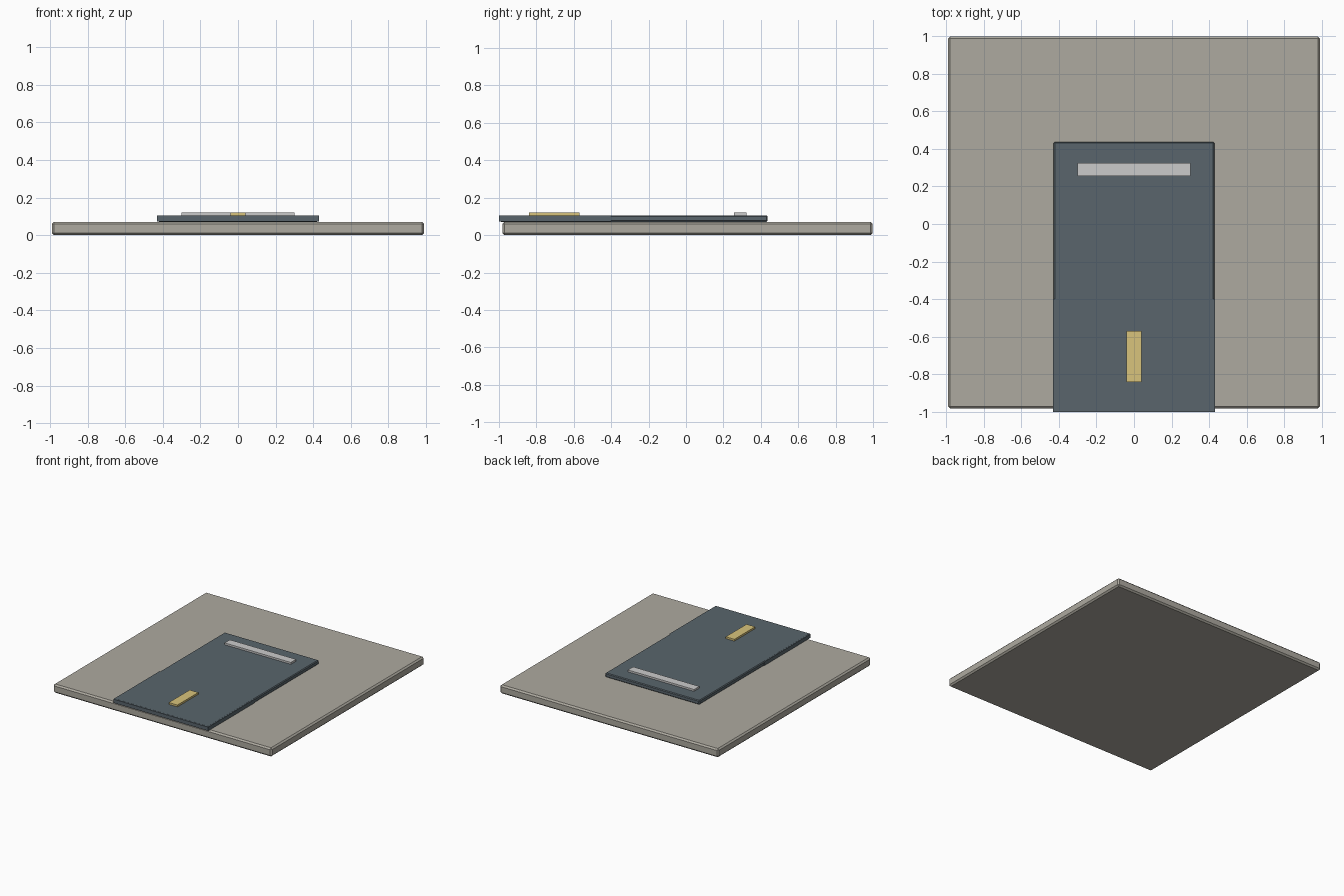
import bpy

if "Cube" in bpy.data.objects:
    bpy.data.objects.remove(bpy.data.objects["Cube"])


def material(name, rgb):
    m = bpy.data.materials.new(name)
    m.diffuse_color = (*rgb, 1)
    m.use_nodes = True
    m.node_tree.nodes["Principled BSDF"].inputs["Base Color"].default_value = m.diffuse_color
    return m


def box(name, lo, hi, mat, bevel=0.0):
    """Box between two corners, with an optional one-segment chamfer."""
    centre = [(a + b) / 2 for a, b in zip(lo, hi)]
    bpy.ops.mesh.primitive_cube_add(size=1, location=centre)
    ob = bpy.context.object
    ob.name = name
    ob.scale = [b - a for a, b in zip(lo, hi)]
    bpy.ops.object.transform_apply(location=False, rotation=False, scale=True)
    ob.data.materials.append(mat)
    if bevel:
        mod = ob.modifiers.new("chamfer", 'BEVEL')
        mod.width = bevel
        mod.segments = 1
    return ob


stone = material("stone", (0.42, 0.40, 0.35))
slate = material("slate", (0.10, 0.13, 0.15))
white = material("white", (0.70, 0.70, 0.67))
yellow = material("yellow", (0.69, 0.55, 0.20))

# Square floor slab
box("floor_slab", (-0.99, -0.982, 0), (0.99, 0.998, 0.071), stone, 0.012)

# Dark panel, with a slightly wider front section
box("dark_panel", (-0.427, -0.995, 0.071), (0.427, 0.437, 0.105), slate, 0.006)
box("panel_front", (-0.43, -1.0, 0.074), (0.43, -0.4, 0.1045), slate)

# Raised markings
box("stop_bar", (-0.3, 0.256, 0.105), (0.3, 0.324, 0.12), white)
box("centre_dash", (-0.039, -0.84, 0.105), (0.039, -0.57, 0.12), yellow)
